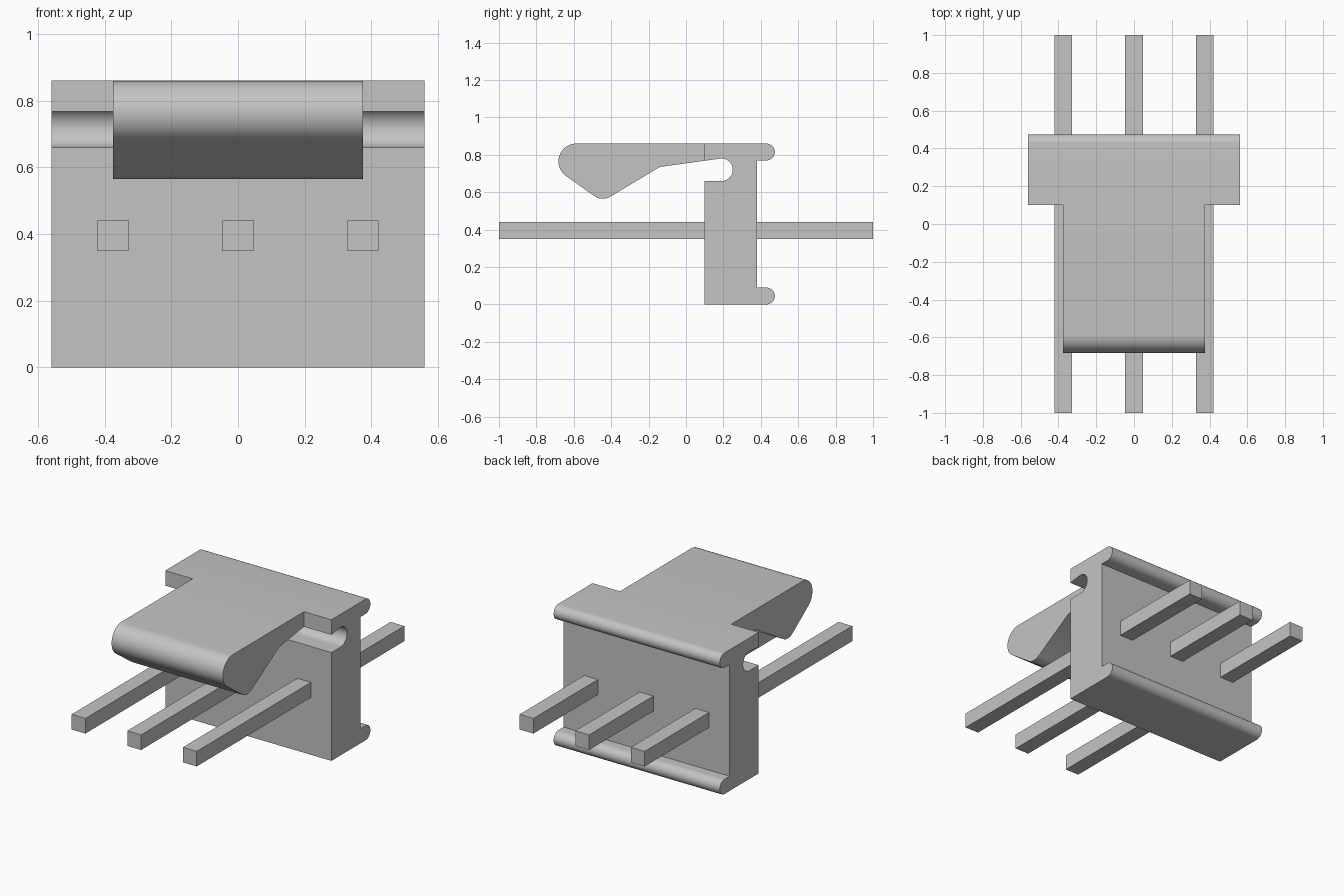
import bpy, bmesh, math

cube = bpy.data.objects.get("Cube")
if cube:
    bpy.data.objects.remove(cube, do_unlink=True)

grey = bpy.data.materials.new("light grey")
grey.use_nodes = True
colour = (0.55, 0.55, 0.55, 1)
grey.diffuse_color = colour
grey.node_tree.nodes["Principled BSDF"].inputs["Base Color"].default_value = colour


def arc(cy, cz, r, start, end, n=16):
    """Points on a circular arc in the y-z plane, angles in degrees."""
    angles = [math.radians(start + (end - start) * i / n) for i in range(n + 1)]
    return [(cy + r * math.cos(a), cz + r * math.sin(a)) for a in angles]


def finish(name, bm):
    bmesh.ops.recalc_face_normals(bm, faces=bm.faces)
    mesh = bpy.data.meshes.new(name)
    bm.to_mesh(mesh)
    bm.free()
    mesh.materials.append(grey)
    ob = bpy.data.objects.new(name, mesh)
    bpy.context.collection.objects.link(ob)
    return ob


def extrude_profile(name, points, half_width):
    """Extrude a y-z outline along x."""
    bm = bmesh.new()
    face = bm.faces.new([bm.verts.new((-half_width, y, z)) for y, z in points])
    new = bmesh.ops.extrude_face_region(bm, geom=[face])["geom"]
    verts = [g for g in new if isinstance(g, bmesh.types.BMVert)]
    bmesh.ops.translate(bm, verts=verts, vec=(2 * half_width, 0, 0))
    return finish(name, bm)


def box(name, x, y, z):
    return_points = [(y[0], z[0]), (y[1], z[0]), (y[1], z[1]), (y[0], z[1])]
    ob = extrude_profile(name, return_points, (x[1] - x[0]) / 2)
    ob.location.x = (x[0] + x[1]) / 2
    return ob


HALF, LATCH, FRONT, TOP = 0.56, 0.375, 0.10, 0.86

# Housing: wall, rounded rear lips, hinge groove and hooked latch in one outline
outline = [(FRONT, 0)]
outline += arc(0.43, 0.045, 0.045, -90, 90)               # lower lip
outline += [(0.38, 0.09), (0.38, 0.77)]                   # rear wall
outline += arc(0.43, 0.815, 0.045, -90, 90)               # upper lip
outline += arc(-0.587, 0.765, 0.095, 90, 234)             # latch nose
outline += arc(-0.445, 0.645, 0.08, 234, 301)             # latch hook
outline += [(-0.14, 0.735)]
outline += arc(0.19, 0.72, 0.06, 98, -90)                 # hinge groove
outline += [(FRONT, 0.66)]
housing = extrude_profile("housing", outline, HALF)

# Narrow the latch by trimming both sides
bpy.context.view_layer.objects.active = housing
for side in (-1, 1):
    x = sorted((side * LATCH, side * (HALF + 0.2)))
    cutter = box("latch_cutter", x, (-0.9, FRONT), (0.5, 1.0))
    cutter.hide_render = True
    bpy.context.view_layer.update()
    mod = housing.modifiers.new("trim", 'BOOLEAN')
    mod.operation = 'DIFFERENCE'
    mod.solver = 'EXACT'
    mod.object = cutter
    bpy.ops.object.modifier_apply(modifier=mod.name)
    bpy.data.objects.remove(cutter, do_unlink=True)

bpy.ops.object.select_all(action='DESELECT')
housing.select_set(True)
bpy.ops.object.shade_smooth_by_angle(angle=math.radians(25))

# Square pins through the wall
for name, x in (("right_pin", -0.375), ("middle_pin", 0), ("left_pin", 0.375)):
    box(name, (x - 0.0465, x + 0.0465), (-1, 1), (0.349, 0.441))
